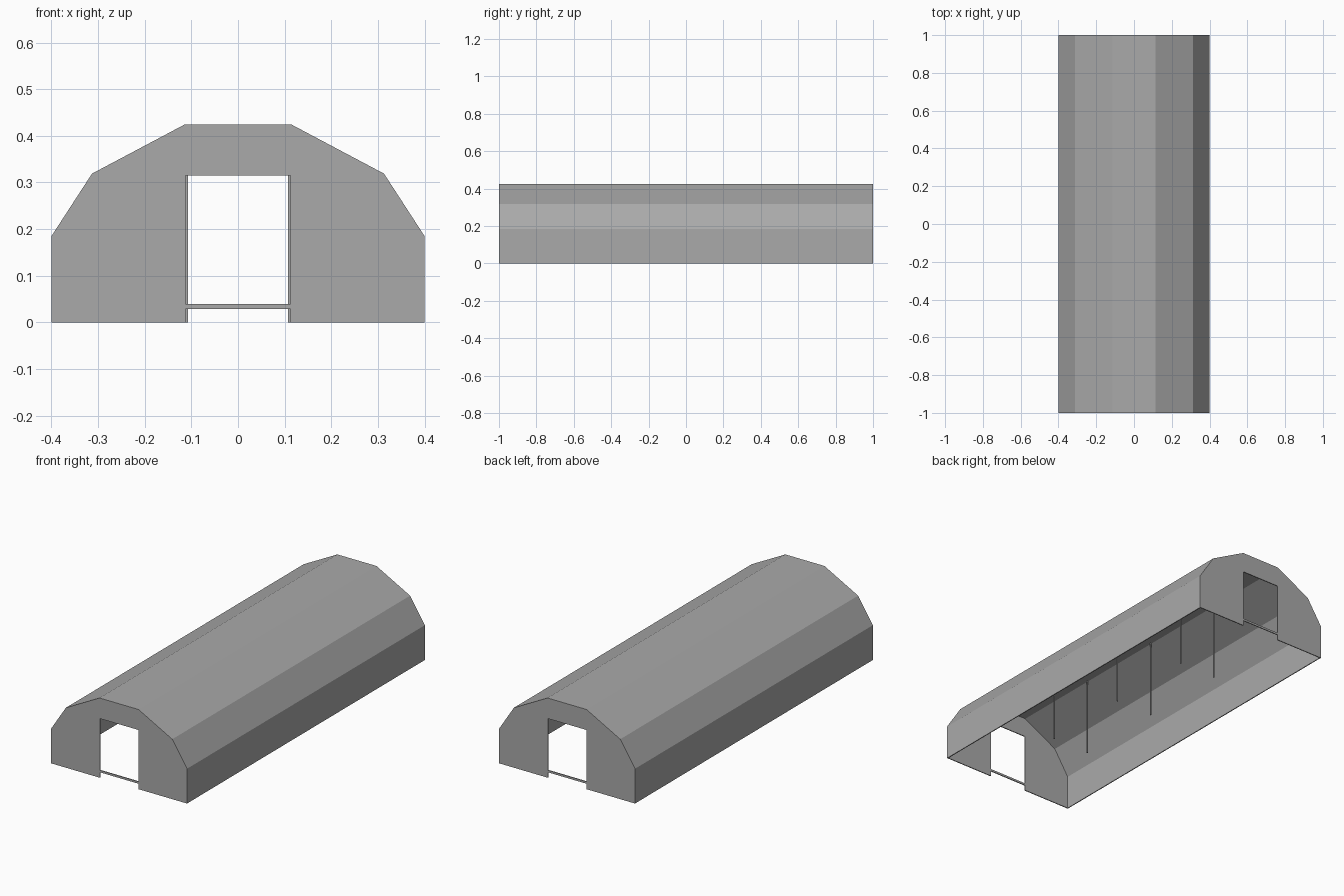
import bpy
import bmesh
from mathutils import Vector

if "Cube" in bpy.data.objects:
    bpy.data.objects.remove(bpy.data.objects["Cube"])

grey = bpy.data.materials.new("plain grey")
grey.use_nodes = True
colour = (0.4, 0.4, 0.4, 1)
grey.diffuse_color = colour
grey.node_tree.nodes["Principled BSDF"].inputs["Base Color"].default_value = colour

HALF_LENGTH = 1.0
WALL = 0.005
DOOR_X, DOOR_TOP = 0.113, 0.315


def mirrored(half):
    """Complete a right-hand half profile, floor to crown, down to the other floor edge."""
    return half + [(-x, z) for x, z in reversed(half)]


def prism(name, outline, y0, y1):
    """Extrude an x-z outline from y0 to y1."""
    bm = bmesh.new()
    face = bm.faces.new([bm.verts.new((x, y0, z)) for x, z in outline])
    grown = bmesh.ops.extrude_face_region(bm, geom=[face])["geom"]
    moved = [g for g in grown if isinstance(g, bmesh.types.BMVert)]
    bmesh.ops.translate(bm, verts=moved, vec=Vector((0, y1 - y0, 0)))
    bmesh.ops.recalc_face_normals(bm, faces=bm.faces)
    mesh = bpy.data.meshes.new(name)
    bm.to_mesh(mesh)
    bm.free()
    mesh.materials.append(grey)
    obj = bpy.data.objects.new(name, mesh)
    bpy.context.collection.objects.link(obj)
    return obj


def rectangle(x0, x1, z0, z1):
    return [(x0, z0), (x1, z0), (x1, z1), (x0, z1)]


outer = mirrored([(0.4, 0), (0.4, 0.185), (0.313, 0.319), (0.115, 0.424)])
inner = mirrored([(0.395, 0), (0.395, 0.183), (0.31, 0.315), (0.114, 0.419)])
doorway = mirrored([(DOOR_X, 0), (DOOR_X, DOOR_TOP)])

# Faceted side walls and roof
inside_end = HALF_LENGTH - WALL
prism("roof_shell", outer + inner[::-1], -inside_end, inside_end)

# End walls with an open doorway and a low cross bar
for label, side in (("front", -1), ("back", 1)):
    y0, y1 = sorted((side * inside_end, side * HALF_LENGTH))
    prism(label + "_wall", outer + doorway[::-1], y0, y1)
    prism(label + "_door_bar", rectangle(-DOOR_X, DOOR_X, 0.029, 0.04), y0, y1)

# Three pairs of slender posts holding up the roof
for row, y in enumerate((-0.5, 0, 0.5), 1):
    for label, side in (("left", 1), ("right", -1)):
        x = side * 0.11
        prism(f"{label}_post_{row}", rectangle(x - 0.003, x + 0.003, 0, 0.42),
              y - 0.003, y + 0.003)
